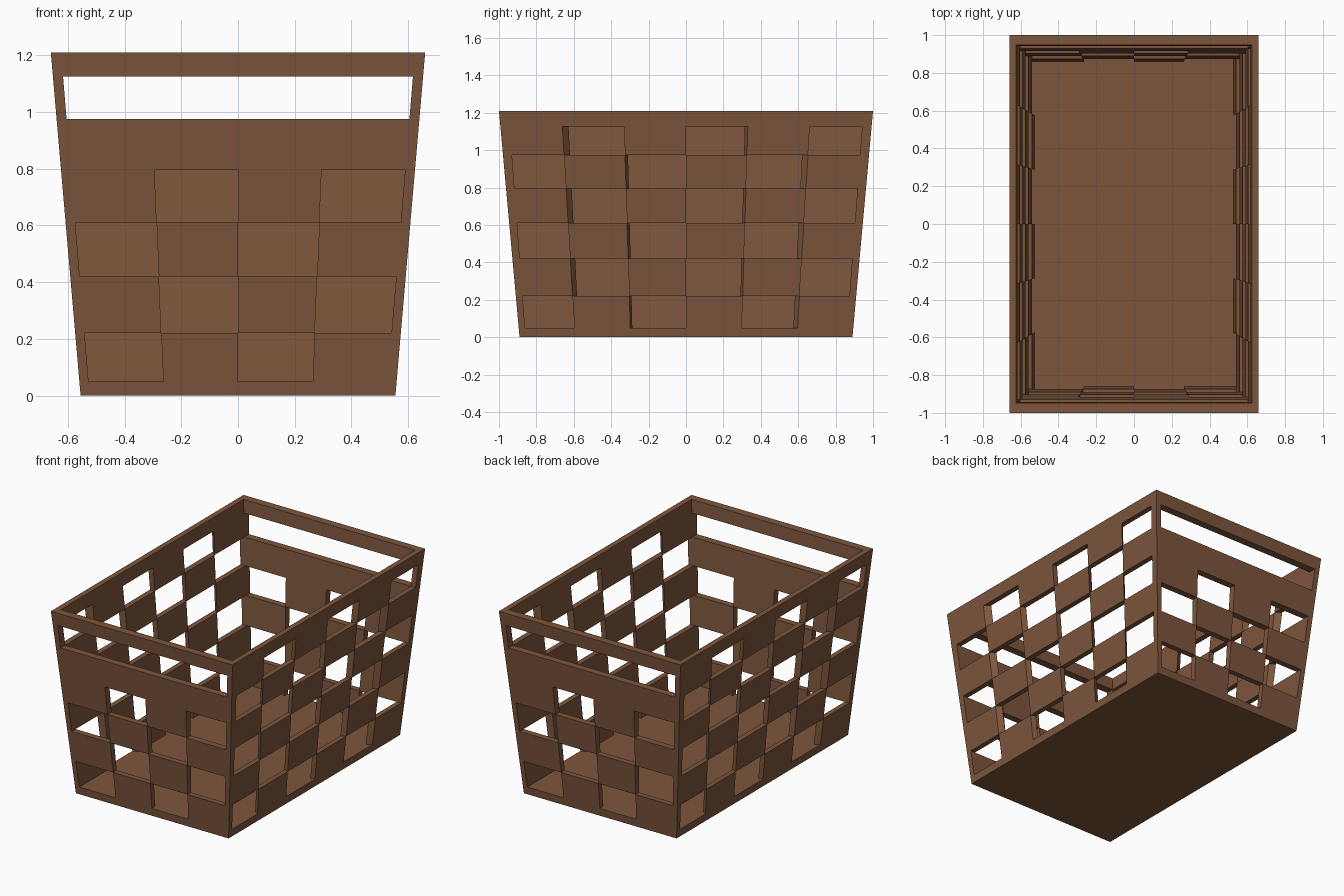
import bpy, bmesh

if "Cube" in bpy.data.objects:
    bpy.data.objects.remove(bpy.data.objects["Cube"])

# Row heights of the lattice: floor band, woven rows, rim
ZS = [0.0, 0.05, 0.22, 0.42, 0.61, 0.795, 0.975, 1.125, 1.21]
HANDLE_ROW, RIM_ROW = 6, 7


def outer(z):
    t = z / 1.21
    return 0.555 + 0.105 * t, 0.89 + 0.11 * t


def inner(z):
    t = (z - 0.05) / 1.16
    return 0.527 + 0.097 * t, 0.861 + 0.087 * t


brown = bpy.data.materials.new("wicker brown")
brown.diffuse_color = (0.205, 0.092, 0.045, 1)
brown.use_nodes = True
brown.node_tree.nodes["Principled BSDF"].inputs["Base Color"].default_value = brown.diffuse_color
faces = {}


def toggle(pts):
    """Add a face, or drop it when two solid cells share it."""
    pts = [tuple(round(c, 5) for c in p) for p in pts]
    key = frozenset(pts)
    if key in faces:
        del faces[key]
    else:
        faces[key] = pts


def cell(plan, row, flip, skip=()):
    """Solid block of one row; plan(z) gives four xy corners."""
    z0, z1 = ZS[row], ZS[row + 1]
    s = -1 if flip else 1
    lo = [(s * x, s * y, z0) for x, y in plan(z0)]
    hi = [(s * x, s * y, z1) for x, y in plan(z1)]
    toggle(lo[::-1])
    toggle(hi)
    for i in range(4):
        j = (i + 1) % 4
        if i not in skip:
            toggle([lo[i], lo[j], hi[j], hi[i]])


def front_plan(c):
    def plan(z):
        (ix, iy), oy = inner(z), outer(z)[1]
        a, b = ix * (c - 2) / 2, ix * (c - 1) / 2
        return [(a, -oy), (b, -oy), (b, -iy), (a, -iy)]
    return plan


def side_plan(c):
    def plan(z):
        (ix, iy), (ox, oy) = inner(z), outer(z)
        edge = lambda k: max(-iy, min(iy, oy * k / 3))
        a, b = c - 3, c - 2
        return [(ox, edge(a)), (ox, edge(b)), (ix, iy * b / 3), (ix, iy * a / 3)]
    return plan


def post_plan(m):
    def plan(z):
        (ix, iy), (ox, oy) = inner(z), outer(z)
        q = [(ix, m * iy), (ox, m * iy), (ox, m * oy), (ix, m * oy)]
        return q if m > 0 else q[::-1]
    return plan


# Checkered walls and corner posts; opposite walls are half-turn copies
for flip in (False, True):
    for row in range(len(ZS) - 1):
        skip = (2,) if row == 0 else ()
        solid_row = row in (0, RIM_ROW)
        for c in range(4):
            hole = row == HANDLE_ROW or (row < 5 and (row - 1 + c) % 2 == 0)
            if solid_row or not hole:
                cell(front_plan(c), row, flip, skip)
        for c in range(6):
            if solid_row or (row - 1 + c) % 2:
                cell(side_plan(c), row, flip, skip)
        for m in (-1, 1):
            cell(post_plan(m), row, flip)

# Floor, top and underside
for z in ZS[:2]:
    x, y = inner(z)
    quad = [(-x, -y, z), (x, -y, z), (x, y, z), (-x, y, z)]
    toggle(quad if z else quad[::-1])

bm = bmesh.new()
verts = {}
for pts in faces.values():
    for p in pts:
        if p not in verts:
            verts[p] = bm.verts.new(p)
    bm.faces.new([verts[p] for p in pts])
mesh = bpy.data.meshes.new("basket")
bm.to_mesh(mesh)
bm.free()
mesh.materials.append(brown)
bpy.context.collection.objects.link(bpy.data.objects.new("basket", mesh))
